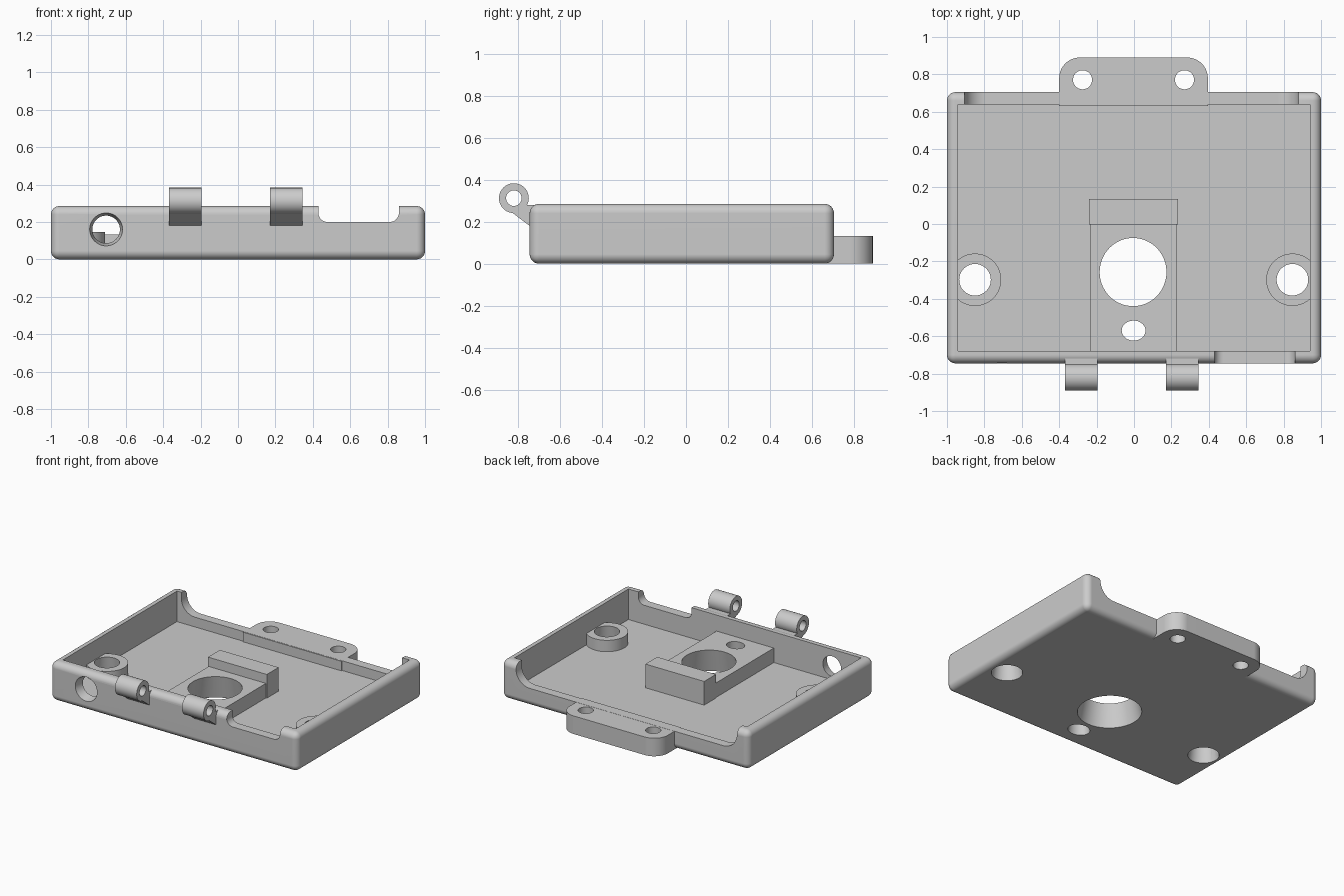
import bpy, bmesh, math
from mathutils import Matrix, Vector

if "Cube" in bpy.data.objects:
    bpy.data.objects.remove(bpy.data.objects["Cube"], do_unlink=True)

grey = bpy.data.materials.new("plain grey")
grey.use_nodes = True
grey.diffuse_color = (0.6, 0.6, 0.6, 1)
grey.node_tree.nodes["Principled BSDF"].inputs["Base Color"].default_value = (0.6, 0.6, 0.6, 1)


def finish(bm, name):
    bmesh.ops.recalc_face_normals(bm, faces=bm.faces)
    mesh = bpy.data.meshes.new(name)
    bm.to_mesh(mesh)
    bm.free()
    mesh.materials.append(grey)
    ob = bpy.data.objects.new(name, mesh)
    bpy.context.collection.objects.link(ob)
    return ob


def box(name, x, y, z, bevel=0):
    bm = bmesh.new()
    bmesh.ops.create_cube(bm, size=1)
    for v in bm.verts:
        v.co = [r[0] if c < 0 else r[1] for c, r in zip(v.co, (x, y, z))]
    if bevel:  # round everything except the top rim
        edges = [e for e in bm.edges if min(v.co.z for v in e.verts) < z[1]]
        bmesh.ops.bevel(bm, geom=edges, offset=bevel, segments=6, profile=0.5, affect='EDGES')
    return finish(bm, name)


def prism(name, points, axis, lo, hi):
    place = {'x': lambda u, v, w: (w, u, v), 'y': lambda u, v, w: (u, w, v),
             'z': lambda u, v, w: (u, v, w)}[axis]
    bm = bmesh.new()
    face = bm.faces.new([bm.verts.new(place(u, v, lo)) for u, v in points])
    ext = bmesh.ops.extrude_face_region(bm, geom=[face])
    shift = Vector(place(0, 0, hi - lo))
    bmesh.ops.translate(bm, vec=shift, verts=[g for g in ext['geom'] if isinstance(g, bmesh.types.BMVert)])
    return finish(bm, name)


def cone(name, centre, r1, r2, depth, rot=None, stretch=1, sides=64):
    bm = bmesh.new()
    bmesh.ops.create_cone(bm, cap_ends=True, segments=sides, radius1=r1, radius2=r2, depth=depth)
    m = Matrix.Translation(centre) @ (rot or Matrix()) @ Matrix.Diagonal((stretch, 1, 1, 1))
    bmesh.ops.transform(bm, matrix=m, verts=bm.verts)
    return finish(bm, name)


def fillet(points, rounded, r, steps=10):
    out = []
    for i, p in enumerate(points):
        if i not in rounded:
            out.append(p)
            continue
        p = Vector(p)
        da = (Vector(points[i - 1]) - p).normalized()
        db = (Vector(points[(i + 1) % len(points)]) - p).normalized()
        c = p + (da + db) * r
        for k in range(steps + 1):
            t = math.pi / 2 * k / steps
            out.append(tuple(c - (db * math.cos(t) + da * math.sin(t)) * r))
    return out


def slot(x0, x1, z, r):
    return fillet([(x0, 0.4), (x0, z), (x1, z), (x1, 0.4)], (1, 2), r)


def cut(ob, cutters):
    for c in cutters:
        c.hide_render = True
        mod = ob.modifiers.new("cut", 'BOOLEAN')
        mod.operation, mod.solver, mod.object = 'DIFFERENCE', 'EXACT', c
        with bpy.context.temp_override(object=ob, active_object=ob):
            bpy.ops.object.modifier_apply(modifier=mod.name)


turn_y = Matrix.Rotation(math.pi / 2, 4, 'X')
turn_x = Matrix.Rotation(math.pi / 2, 4, 'Y')

# Tray, platform and stop block
tray = box("tray", (-1, 1), (-0.745, 0.705), (0, 0.285), 0.045)
platform = box("platform", (-0.235, 0.228), (-0.7, 0), (0.03, 0.168))
stop_block = box("stop_block", (-0.24, 0.235), (-0.003, 0.133), (0.03, 0.235))
parts = [tray, platform, stop_block]

# Cutters: cavity, rim slots, side port and floor holes
cavity = box("cavity_cutter", (-0.94, 0.94), (-0.678, 0.638), (0.062, 0.5))
back_slot = prism("back_slot_cutter", slot(-0.905, 0.88, 0.133, 0.11), 'y', 0.6, 0.8)
front_slot = prism("front_slot_cutter", slot(0.43, 0.86, 0.2, 0.048), 'y', -0.8, -0.6)
port = cone("port_cutter", (-0.705, -0.71, 0.16), 0.072, 0.089, 0.08, turn_y)
main_hole = cone("main_hole_cutter", (-0.005, -0.257, 0.084), 0.217, 0.181, 0.18, stretch=0.98)
small_hole = cone("small_hole_cutter", (-0.002, -0.57, 0.084), 0.066, 0.053, 0.18, stretch=1.19)
floor_holes = [main_hole, small_hole]
cutters = [cavity, back_slot, front_slot, port] + floor_holes

# Screw bosses
boss_holes = []
for side, x in (("right", -0.85), ("left", 0.847)):
    boss = cone(side + "_boss", (x, -0.298, 0.0825), 0.14, 0.14, 0.125)
    hole = cone(side + "_boss_cutter", (x, -0.298, 0.07), 0.106, 0.083, 0.17)
    cut(boss, [hole])
    boss_holes.append(hole)
    parts.append(boss)
cut(tray, cutters + boss_holes)
cut(platform, floor_holes)
cutters += boss_holes

# Rear mounting tab
outline = [(-0.4, 0.63), (-0.4, 0.89), (0.395, 0.89), (0.395, 0.63)]
tab = prism("mounting_tab", fillet(outline, (1, 2), 0.11), 'z', 0, 0.132)
tab_holes = [cone("tab_cutter", (x, 0.771, 0.07), 0.051, 0.051, 0.3, sides=32) for x in (-0.275, 0.27)]
cut(tab, tab_holes)
cutters += tab_holes
parts.append(tab)

# Hinge knuckles with their gussets
for side, x0 in (("right", -0.37), ("left", 0.17)):
    mid, width = x0 + 0.0875, 0.175
    knuckle = cone(side + "_hinge_knuckle", (mid, -0.82, 0.312), 0.071, 0.071, width, turn_x, sides=48)
    gusset = prism(side + "_hinge_gusset",
                   [(-0.828, 0.243), (-0.745, 0.18), (-0.72, 0.18), (-0.72, 0.28), (-0.82, 0.28)],
                   'x', x0, x0 + width)
    pin = cone("pin_cutter", (mid, -0.82, 0.312), 0.037, 0.037, 0.3, turn_x, sides=32)
    for ob in (knuckle, gusset):
        cut(ob, [pin])
        parts.append(ob)
    cutters.append(pin)

for c in cutters:
    bpy.data.objects.remove(c, do_unlink=True)

# Smooth rounded surfaces, keep flats and edges crisp
for ob in parts:
    bpy.ops.object.select_all(action='DESELECT')
    ob.select_set(True)
    bpy.context.view_layer.objects.active = ob
    bpy.ops.object.shade_smooth_by_angle(angle=math.radians(30))
    weighted = ob.modifiers.new("even_shading", 'WEIGHTED_NORMAL')
    weighted.keep_sharp = True
